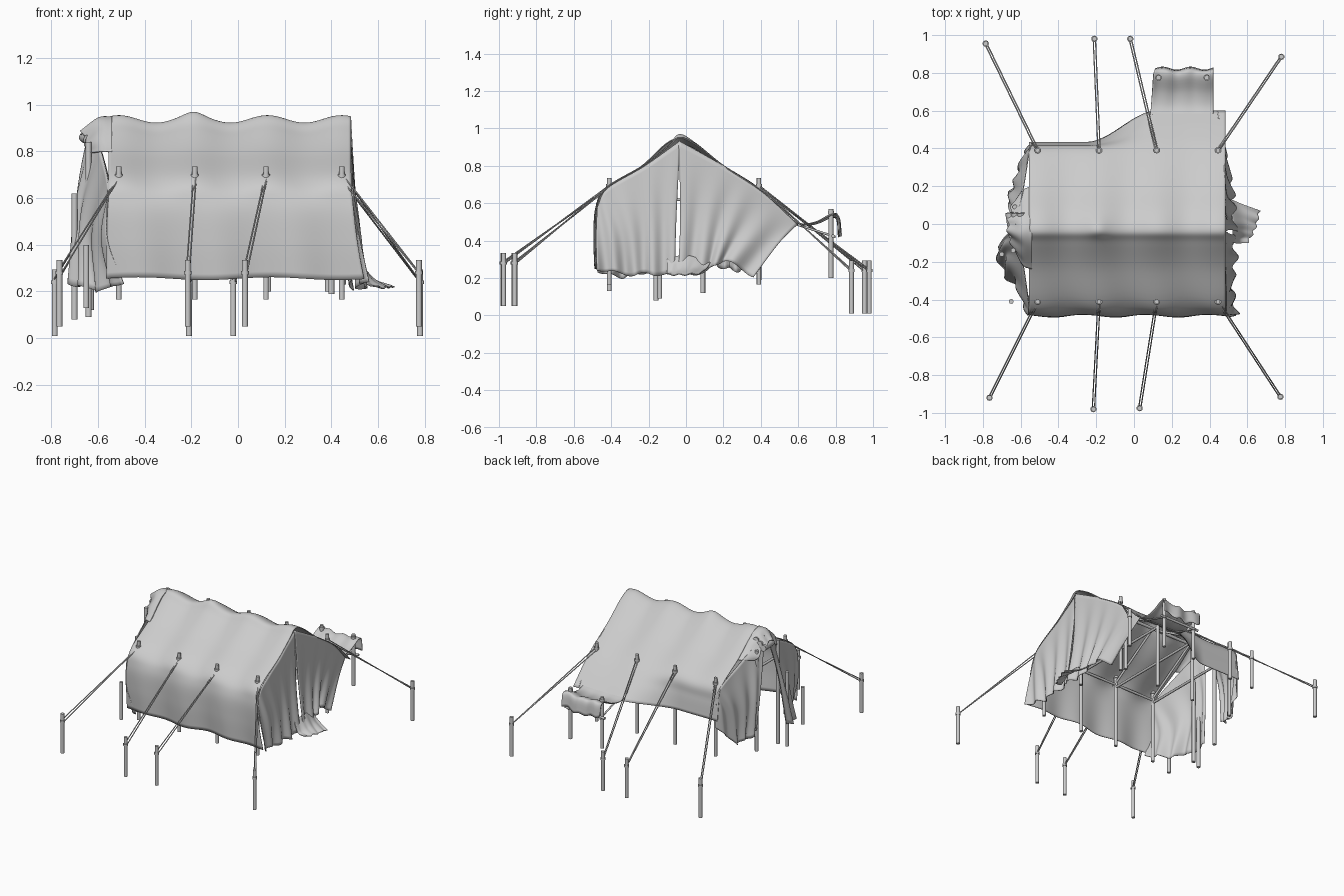
import bpy, bmesh, math
from mathutils import Vector

if "Cube" in bpy.data.objects:
    bpy.data.objects.remove(bpy.data.objects["Cube"])

grey = bpy.data.materials.new("canvas grey")
grey.use_nodes = True
grey.diffuse_color = (0.6, 0.6, 0.6, 1)
grey.node_tree.nodes["Principled BSDF"].inputs["Base Color"].default_value = (0.6, 0.6, 0.6, 1)


def finish(name, bm, smooth):
    mesh = bpy.data.meshes.new(name)
    bm.normal_update()
    bm.to_mesh(mesh)
    bm.free()
    mesh.materials.append(grey)
    ob = bpy.data.objects.new(name, mesh)
    bpy.context.collection.objects.link(ob)
    for p in mesh.polygons:
        p.use_smooth = smooth
    return ob


def spline(pts, t):
    """Smooth curve through the points, t from 0 to 1."""
    n = len(pts) - 1
    i = min(int(t * n), n - 1)
    f = t * n - i
    b, c = pts[i], pts[i + 1]
    a = pts[i - 1] if i else b * 2 - c
    d = pts[i + 2] if i + 2 <= n else c * 2 - b
    return (b * 2 + (c - a) * f + (a * 2 - b * 5 + c * 4 - d) * f * f
            + (b * 3 - a - c * 3 + d) * f ** 3) / 2


def sheet(name, func, nu, nv):
    """Thin cloth from a function of u and v."""
    bm = bmesh.new()
    rows = [[bm.verts.new(func(i / nu, j / nv)) for i in range(nu + 1)] for j in range(nv + 1)]
    for r, s in zip(rows, rows[1:]):
        for i in range(nu):
            bm.faces.new((r[i], r[i + 1], s[i + 1], s[i]))
    ob = finish(name, bm, True)
    mod = ob.modifiers.new("thickness", "SOLIDIFY")
    mod.thickness = 0.005
    return ob


def curtain(name, top, middle, hem, fold=0.015, waves=4):
    """Hanging cloth through three rows of points, folds growing downwards."""
    rows = [[Vector(p) for p in row] for row in (top, middle, hem)]

    def point(u, v):
        p = spline([spline(r, u) for r in rows], v)
        p.x += fold * v * math.sin(u * waves * math.tau + v)
        p.z += fold * 0.6 * v ** 3 * math.sin(u * 17 + 1)
        return p
    return sheet(name, point, 48, 24)


def rod(name, a, b, r, sides=10):
    a, b = Vector(a), Vector(b)
    bm = bmesh.new()
    bmesh.ops.create_cone(bm, cap_ends=True, segments=sides, radius1=r, radius2=r, depth=(b - a).length)
    rot = Vector((0, 0, 1)).rotation_difference(b - a).to_matrix().to_4x4()
    rot.translation = (a + b) / 2
    bm.transform(rot)
    ob = finish(name, bm, False)
    for p in ob.data.polygons:
        p.use_smooth = len(p.vertices) == 4
    ob.data.set_sharp_from_angle(angle=0.7)
    return ob


def knot(name, x, y, z):
    rod(name, (x, y, z - 0.008), (x, y, z + 0.008), 0.017)


def step(a, b, x):
    t = max(0, min(1, (x - a) / (b - a)))
    return t * t * (3 - 2 * t)


# Main roof cloth: front wall, two slopes and the lifted back edge
posts_x = (-0.51, -0.185, 0.12, 0.445)
front = [(-0.478, 0.255), (-0.487, 0.42), (-0.48, 0.58), (-0.43, 0.685), (-0.23, 0.805),
         (-0.1, 0.905), (-0.035, 0.955), (0.06, 0.915), (0.2, 0.805), (0.39, 0.68)]


def roof(u, v):
    wall = max(0, 1 - v * 3.5)
    x = (-0.555 - 0.01 * wall) * (1 - u) + (0.485 + 0.055 * wall ** 2) * u
    lift = step(-0.25, 0.12, x)
    back = [(0.42 + 0.08 * lift, 0.57 + 0.015 * lift), (0.435 + 0.165 * lift, 0.445 + 0.04 * lift)]
    p = spline([Vector((0, y, z)) for y, z in front + back], v)
    sag = math.sin((x + 0.51) / 0.318 * math.pi) ** 2
    p.z -= 0.032 * sag * math.exp(-((v - 0.55) / 0.22) ** 2)
    p.z += 0.015 * math.exp(-((x + 0.19) / 0.05) ** 2 - ((v - 0.55) / 0.06) ** 2)
    p.y += 0.02 * sag * math.exp(-((v - 0.27) / 0.06) ** 2)
    p.y += 0.012 * wall * math.sin(x * 19 + 3 * v)
    p.z += 0.006 * wall * math.sin(x * 11)
    p.x = x
    return p


sheet("roof_cloth", roof, 80, 72)


# Back awning with a drooping edge
def awning(u, v):
    path = [(0.57, 0.505), (0.63, 0.492), (0.7, 0.505), (0.78, 0.545), (0.815, 0.535), (0.825, 0.45)]
    p = spline([Vector((0, y, z)) for y, z in path], v)
    p.x = 0.085 + 0.335 * u + 0.03 * v * (1 - u)
    p.z -= 0.025 * v * math.sin(u * math.pi) + 0.008 * v * math.sin(u * 20)
    p.y += 0.008 * v * math.sin(u * 13)
    return p


sheet("awning_cloth", awning, 32, 24)

# Gable curtains at both ends
curtain("left_front_curtain",
        [(.48, -.03, .935), (.485, -.22, .8), (.49, -.42, .68), (.49, -.475, .58)],
        [(.5, -.05, .55), (.51, -.2, .5), (.52, -.35, .45), (.52, -.48, .42)],
        [(.53, -.06, .22), (.54, -.2, .22), (.52, -.33, .22), (.55, -.475, .25)])
curtain("left_back_curtain",
        [(.48, -.04, .935), (.48, .2, .8), (.47, .39, .675), (.44, .6, .49)],
        [(.5, -.03, .55), (.49, .14, .52), (.48, .3, .48), (.455, .5, .39)],
        [(.54, -.04, .22), (.53, .1, .23), (.51, .2, .29), (.48, .36, .21)])
curtain("left_trailing_cloth",
        [(.52, -.1, .3), (.52, 0, .32), (.51, .13, .28)],
        [(.55, -.1, .23), (.58, -.01, .25), (.56, .11, .25)],
        [(.6, -.1, .215), (.64, -.02, .215), (.665, .07, .22)], 0.006)
curtain("right_front_curtain",
        [(-.63, -.02, .92), (-.59, -.18, .82), (-.555, -.42, .68), (-.555, -.48, .6)],
        [(-.69, -.07, .62), (-.67, -.17, .55), (-.61, -.35, .45), (-.56, -.48, .42)],
        [(-.73, -.12, .25), (-.68, -.27, .22), (-.58, -.36, .205), (-.5, -.47, .24)])
curtain("right_back_curtain",
        [(-.63, 0, .92), (-.59, .18, .81), (-.555, .39, .68), (-.54, .42, .6)],
        [(-.67, .09, .6), (-.64, .2, .52), (-.6, .33, .5), (-.545, .43, .52)],
        [(-.67, .13, .28), (-.63, .22, .25), (-.6, .3, .25), (-.55, .43, .4)])

# Gathered cloth and gable hood at the right end
curtain("right_hood",
        [(-.54, -.24, .8), (-.54, -.035, .95), (-.54, .2, .8)],
        [(-.59, -.22, .8), (-.6, -.03, .945), (-.59, .18, .8)],
        [(-.64, -.14, .79), (-.67, -.01, .89), (-.64, .12, .79)], 0.008)
for i in range(3):
    rod("gathered_fold", (-.58 - .03 * i, -.07, .87 - .01 * i), (-.6 - .03 * i, .06, .9 - .02 * i), 0.022)

# Frame: eave posts, tie beams and rafters
for side, y in (("front", -0.41), ("back", 0.39)):
    for x in posts_x:
        rod(side + "_post", (x, y, 0.165), (x, y, 0.735), 0.012)
        knot(side + "_post_knot", x, y, 0.695)
        rod(side + "_rafter", (x, y, 0.655), (x, -0.03, 0.9), 0.008)
    rod(side + "_eave_beam", (-0.53, y, 0.64), (0.46, y, 0.64), 0.009)
for x in posts_x:
    rod("tie_beam", (x, -0.41, 0.62), (x, 0.39, 0.62), 0.009)
rod("ridge_beam", (-0.6, -0.03, 0.91), (0.47, -0.03, 0.91), 0.011)

# Porch and gable posts
for x, y, low, high in ((-.7, -.16, .08, .62), (-.64, -.14, .09, .84), (-.63, .09, .12, .85),
                        (-.65, -.41, .13, .4), (.4, .39, .19, .62), (.45, -.02, .23, .91)):
    rod("gable_post", (x, y, low), (x, y, high), 0.013)

# Awning posts and rails
for x in (0.13, 0.385):
    rod("awning_post", (x, 0.775, 0.2), (x, 0.775, 0.57), 0.013)
    knot("awning_knot", x, 0.775, 0.55)
    rod("awning_side_rail", (x, 0.58, 0.49), (x, 0.8, 0.42), 0.006)
rod("awning_front_rail", (0.1, 0.785, 0.425), (0.42, 0.785, 0.425), 0.009)

# Stakes with doubled guy ropes
front_stakes = ((-.765, -.92), (-.215, -.98), (.03, -.975), (.775, -.915))
back_stakes = ((-.785, .955), (-.21, .98), (-.02, .98), (.78, .885))
for stakes, post_y, base in ((front_stakes, -0.41, 0.05), (back_stakes, 0.39, 0.01)):
    for (x, y), px in zip(stakes, posts_x):
        rod("stake", (x, y, base), (x, y, base + 0.285), 0.013)
        knot("stake_knot", x, y, base + 0.23)
        for d in (-0.006, 0.006):
            rod("guy_rope", (px + d, post_y, 0.69 + d), (x + d, y, base + 0.23 - d), 0.0035, 6)
